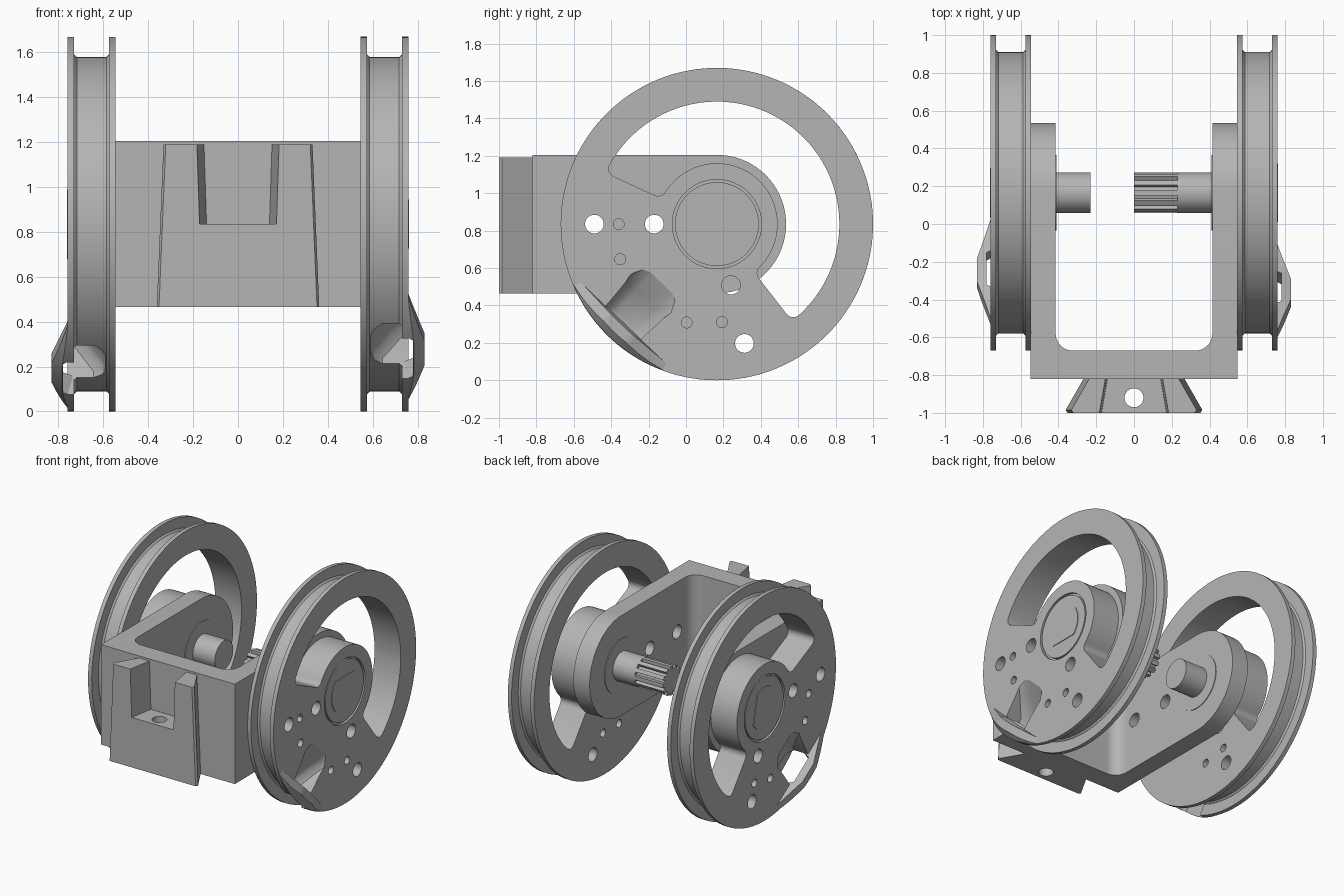
import bpy, bmesh
from math import sin, cos, pi, radians, asin
from mathutils import Matrix, Vector

if "Cube" in bpy.data.objects:
    bpy.data.objects.remove(bpy.data.objects["Cube"])

grey = bpy.data.materials.new("plain grey")
grey.use_nodes = True
COLOUR = (0.46, 0.46, 0.46, 1)
grey.diffuse_color = COLOUR
grey.node_tree.nodes["Principled BSDF"].inputs["Base Color"].default_value = COLOUR

AXLE = Vector((0, 0.165, 0.835))   # wheel centre
FLIP = radians(231.5)              # axis of symmetry of the wheel's solid sector
POCKET = radians(226.5)            # middle of the cord pocket


def loft(name, loops):
    """Solid from matching point loops, capped at both ends."""
    bm = bmesh.new()
    rings = [[bm.verts.new(p) for p in loop] for loop in loops]
    n = len(rings[0])
    for a, b in zip(rings, rings[1:]):
        for i in range(n):
            j = (i + 1) % n
            bm.faces.new((a[i], a[j], b[j], b[i]))
    bm.faces.new(rings[0])
    bm.faces.new(rings[-1][::-1])
    bmesh.ops.recalc_face_normals(bm, faces=bm.faces)
    mesh = bpy.data.meshes.new(name)
    bm.to_mesh(mesh)
    bm.free()
    mesh.materials.append(grey)
    ob = bpy.data.objects.new(name, mesh)
    bpy.context.collection.objects.link(ob)
    return ob


def prism(name, pts, x0, x1):
    return loft(name, [[(x, y, z) for y, z in pts] for x in (x0, x1)])


def arc(r, a0, a1, n, cy=0, cz=0):
    return [(cy + r * cos(a0 + (a1 - a0) * i / n), cz + r * sin(a0 + (a1 - a0) * i / n))
            for i in range(n + 1)]


def circle(r, n=48, cy=0, cz=0):
    return arc(r, 0, 2 * pi, n, cy, cz)[:-1]


def cut(ob, cutter):
    cutter.hide_render = True
    mod = ob.modifiers.new("cut", 'BOOLEAN')
    mod.operation, mod.solver, mod.object = 'DIFFERENCE', 'EXACT', cutter
    activate(ob)
    bpy.ops.object.modifier_apply(modifier=mod.name)
    bpy.data.objects.remove(cutter)


def activate(ob):
    bpy.ops.object.select_all(action='DESELECT')
    ob.select_set(True)
    bpy.context.view_layer.objects.active = ob


def smooth(ob):
    activate(ob)
    bpy.ops.object.shade_smooth_by_angle(angle=radians(30))


def local(u, v, x):
    """Point in the pocket frame: u outward, v around the rim, x along the axle."""
    c, s = cos(POCKET), sin(POCKET)
    return (x, u * c - v * s, u * s + v * c)


# Wheel: grooved rim and hub ring turned from one profile
profile = [(.545, .835), (.575, .835), (.575, .757), (.587, .745), (.718, .745), (.73, .757),
           (.73, .835), (.76, .835), (.76, .238), (.74, .238), (.74, .224), (.757, .224)]
wheel = loft("left_wheel", [[(x, y, z) for y, z in circle(r, 128)] for x, r in profile])

# Large curved opening with rounded corners
half, R, r, c = radians(103.7), .655, .325, .045
ao, ai = half - asin(c / (R - c)), half - asin(c / (r + c))
side = arc(R, 0, ao, 28)
side += arc(c, ao, half + pi / 2, 8, (R - c) * cos(ao), (R - c) * sin(ao))[1:]
side += arc(c, half + pi / 2, ai + pi, 8, (r + c) * cos(ai), (r + c) * sin(ai))
side += arc(r, ai, 0, 24)[1:]
outline = side + [(y, -z) for y, z in side[-2:0:-1]]
t = FLIP - pi
cut(wheel, prism("opening_cutter", [(y * cos(t) - z * sin(t), y * sin(t) + z * cos(t))
                                    for y, z in outline], .4, .9))

# Round holes: (distance from axle, angle, radius)
for dist, ang, rad in [(.655, 180, .05), (.335, 180, .05), (.655, 283, .05), (.335, 283, .05),
                       (.525, 180, .029), (.55, 200, .029), (.55, 253, .029), (.525, 273, .029)]:
    a = radians(ang)
    cut(wheel, prism("hole_cutter", circle(rad, 32, dist * cos(a), dist * sin(a)), .4, .9))

# Sloping cord pocket from the outer face into the groove
loops = []
for u, w, x in [(.40, .17, .78), (.56, .14, .68), (.70, .13, .595), (.9, .13, .585)]:
    loops.append([local(u, v, h) for v, h in
                  [(-w, .9), (-w, x + .05), (-w * .75, x + .012), (-w * .5, x),
                   (w * .5, x), (w * .75, x + .012), (w, x + .05), (w, .9)]])
cut(wheel, loft("pocket_cutter", loops))

# Bulging lip bridging the pocket at the rim
loops = []
for deg in range(-24, 25, 2):
    k = min(1, max(0, (24 - abs(deg)) / 18))
    a = radians(deg)
    top = .757 + .073 * k
    low = .78 if abs(deg) < 9 else .737
    inner = .725 / cos(a)
    loops.append([local(q * cos(a), q * sin(a), x) for q, x in
                  [(inner, low), (.833, low), (.833, max(low, top - .045 * k)),
                   (.832 - .035 * k, top), (inner + .015 * k, top)]])
lip = loft("left_lip", loops)

# Flat-sided shaft end set in the hub
flat = radians(45)
pts = arc(.155, -flat, flat, 12) + arc(.155, pi - flat, pi + flat, 12)
shaft_end = prism("left_shaft_end", pts, .75, .762)

# Bearing plate and axle stub inside the bracket
plate = prism("left_bearing", circle(.2), .41, .42)
stub = prism("left_axle", circle(.107), .23, .45)

# Mirror the set by turning it half round the symmetry axis
turn = Matrix.Rotation(pi, 4, Vector((0, cos(FLIP), sin(FLIP))))
for ob in (wheel, lip, shaft_end, plate, stub):
    twin = ob.copy()
    twin.data = ob.data.copy()
    twin.name = ob.name.replace("left", "right")
    bpy.context.collection.objects.link(twin)
    twin.data.transform(turn)
    for o in (ob, twin):
        o.data.transform(Matrix.Translation(AXLE))
        smooth(o)

# Splined tip on the left axle
teeth = 12
pts = []
for i in range(teeth):
    for f, rad in [(-.32, .085), (-.25, .108), (.25, .108), (.32, .085)]:
        a = 2 * pi * (i + f) / teeth
        pts.append((AXLE.y + rad * cos(a), AXLE.z + rad * sin(a)))
prism("spline", pts, 0, .23)

# U-shaped bracket with rounded arm ends
bracket = prism("bracket", arc(.37, -pi / 2, pi / 2, 48, AXLE.y, AXLE.z)
                + [(-.82, 1.205), (-.82, .465)], -.548, .548)
f = .09
plan = [(.415, 1), (-.415, 1)]
plan += arc(f, pi, 1.5 * pi, 8, -.415 + f, -.67 + f) + arc(f, 1.5 * pi, 2 * pi, 8, .415 - f, -.67 + f)
cut(bracket, loft("cavity_cutter", [[(x, y, z) for x, y in plan] for z in (0, 2)]))
for y in (-.49, -.17):
    cut(bracket, prism("arm_hole_cutter", circle(.05, 32, y, .835), -1, 1))
smooth(bracket)

# Dovetail block on the front, wider at its face and base
block = loft("dovetail_block", [
    [(-w - .09, -1, z), (w + .09, -1, z), (w + .1, -.985, z), (w, -.81, z), (-w, -.81, z),
     (-w - .1, -.985, z)] for w, z in ((.262, .465), (.232, 1.19))])
cut(block, loft("notch_cutter", [
    [(-w - .035, -1.02, z), (w + .035, -1.02, z), (w, -.82, z), (-w, -.82, z)]
    for w, z in ((.14, .835), (.155, 1.3))]))
cut(block, loft("pin_hole_cutter", [[(x, y, z) for x, y in circle(.05, 32, 0, -.92)]
                                    for z in (.3, 1)]))
smooth(block)
